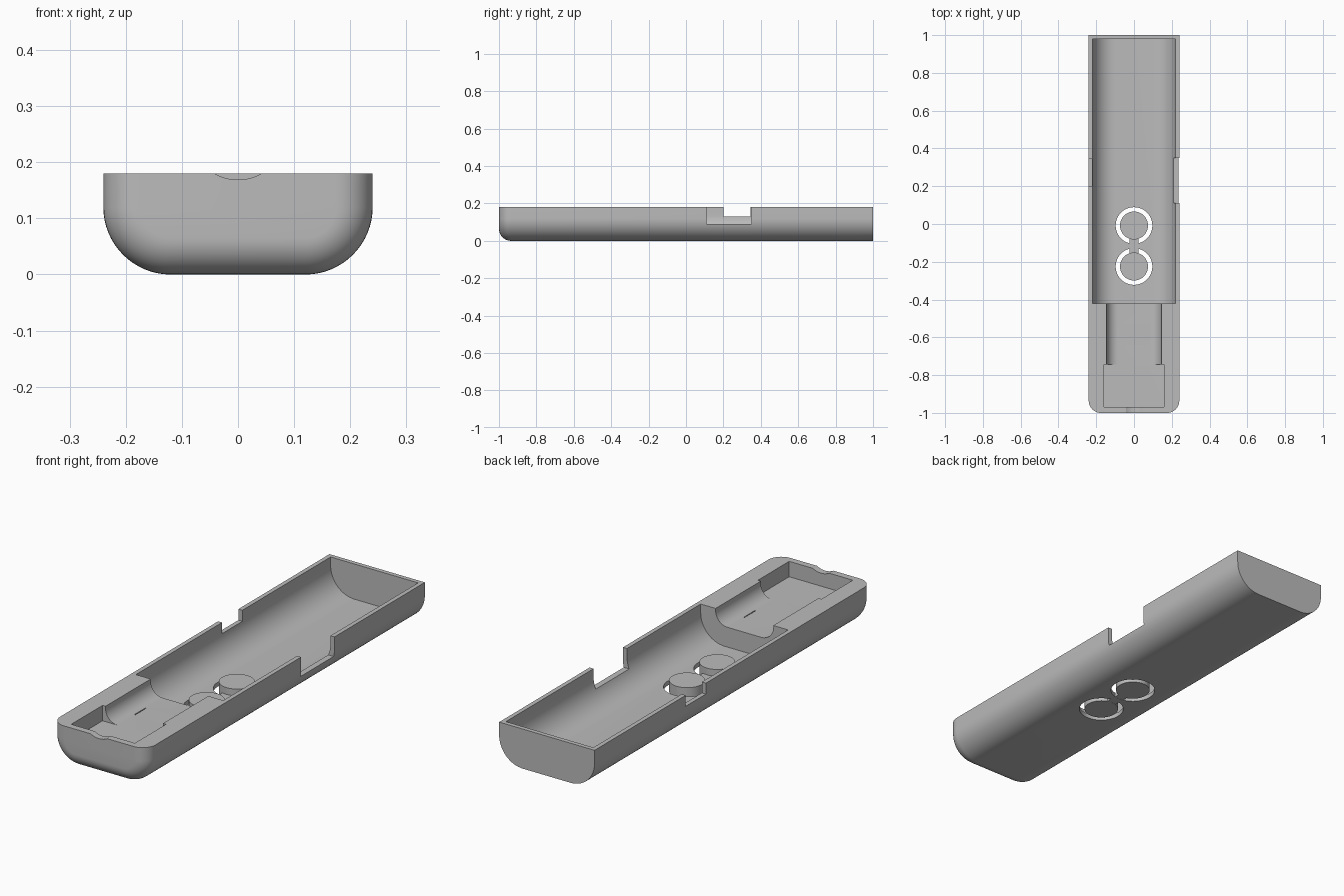
import bpy, bmesh, math
from mathutils import Matrix

if "Cube" in bpy.data.objects:
    bpy.data.objects.remove(bpy.data.objects["Cube"], do_unlink=True)

TOP = 0.18
OVER = 0.3      # height that cutters reach above the rim

grey = bpy.data.materials.new("plain grey")
grey.use_nodes = True
grey.diffuse_color = (0.5, 0.5, 0.5, 1)
grey.node_tree.nodes["Principled BSDF"].inputs["Base Color"].default_value = (0.5, 0.5, 0.5, 1)


def finish(name, bm):
    bmesh.ops.recalc_face_normals(bm, faces=bm.faces)
    mesh = bpy.data.meshes.new(name)
    bm.to_mesh(mesh)
    bm.free()
    mesh.materials.append(grey)
    obj = bpy.data.objects.new(name, mesh)
    bpy.context.collection.objects.link(obj)
    return obj


def trough(half, floor, radius, top, steps=16):
    """Section with vertical sides and rounded bottom corners, as (x, z)."""
    side = []
    for i in range(steps + 1):
        a = math.pi / 2 * i / steps
        side.append((half - radius + radius * math.sin(a),
                     floor + radius - radius * math.cos(a)))
    side.append((half, top))
    return [(-x, z) for x, z in reversed(side)] + side


def loft(name, sections):
    """Skin a list of (y, section) pairs and cap both ends."""
    bm = bmesh.new()
    rings = [[bm.verts.new((x, y, z)) for x, z in sec] for y, sec in sections]
    for a, b in zip(rings, rings[1:]):
        for i in range(len(a)):
            j = (i + 1) % len(a)
            bm.faces.new((a[i], a[j], b[j], b[i]))
    bm.faces.new(rings[0])
    bm.faces.new(rings[-1])
    return finish(name, bm)


def box(name, x0, x1, y0, y1, z0, z1):
    return loft(name, [(y, [(x0, z0), (x1, z0), (x1, z1), (x0, z1)]) for y in (y0, y1)])


def cylinder(name, radius, depth, centre, along_y=False):
    bm = bmesh.new()
    m = Matrix.Translation(centre)
    if along_y:
        m = m @ Matrix.Rotation(math.pi / 2, 4, "X")
    bmesh.ops.create_cone(bm, cap_ends=True, segments=64, radius1=radius,
                          radius2=radius, depth=depth, matrix=m)
    return finish(name, bm)


def select_only(obj):
    bpy.ops.object.select_all(action="DESELECT")
    obj.select_set(True)
    bpy.context.view_layer.objects.active = obj


def smooth(obj):
    select_only(obj)
    bpy.ops.object.shade_smooth_by_angle(angle=math.radians(30))


# Outer shell, with a rounded front end and a flat back
R = 0.065
sections = []
for i in range(11):
    a = math.pi / 2 * i / 10
    d = R * (1 - math.sin(a))
    sections.append((-1 + R * (1 - math.cos(a)), trough(0.24 - d, d, 0.12 - d, TOP)))
sections.append((1, trough(0.24, 0, 0.12, TOP)))
shell = loft("case_shell", sections)

# Main cavity, narrow channel and front pocket
main = trough(0.22, 0.02, 0.12, OVER)
channel = trough(0.145, 0.11, 0.06, OVER)
cutters = [
    loft("main_cavity_cutter", [(-0.42, main), (0.98, main)]),
    loft("channel_cutter", [(-0.76, channel), (-0.40, channel)]),
    box("front_pocket_cutter", -0.16, 0.16, -0.97, -0.745, 0.11, OVER),
    # Side notches
    box("left_notch_cutter", 0.2, 0.3, 0.11, 0.35, 0.09, OVER),
    box("right_notch_cutter", -0.3, -0.19, 0.20, 0.345, 0.13, OVER),
    # Shallow round dip in the front rim
    cylinder("front_dip_cutter", 0.085, 0.1, (0, -1, 0.254), along_y=True),
]
# Thin slits in the channel floor
for s in (-1, 1):
    cutters.append(box("slit_cutter", s * 0.085 - 0.002, s * 0.085 + 0.002,
                       -0.62, -0.54, 0.105, 0.15))
# Round button openings
buttons = {"back_button": -0.008, "front_button": -0.225}
for name, y in buttons.items():
    cutters.append(cylinder(name + "_cutter", 0.097, 0.1, (0, y, 0)))

select_only(shell)
for c in cutters:
    mod = shell.modifiers.new(c.name, "BOOLEAN")
    mod.operation = "DIFFERENCE"
    mod.solver = "EXACT"
    mod.object = c
    bpy.ops.object.modifier_apply(modifier=mod.name)
    bpy.data.objects.remove(c, do_unlink=True)
smooth(shell)

# Raised button discs and the flexible bridge that holds them
for name, y in buttons.items():
    smooth(cylinder(name, 0.074, 0.05, (0, y, 0.025)))
box("button_bridge", -0.023, 0.023, -0.165, -0.07, 0.0005, 0.0195)
